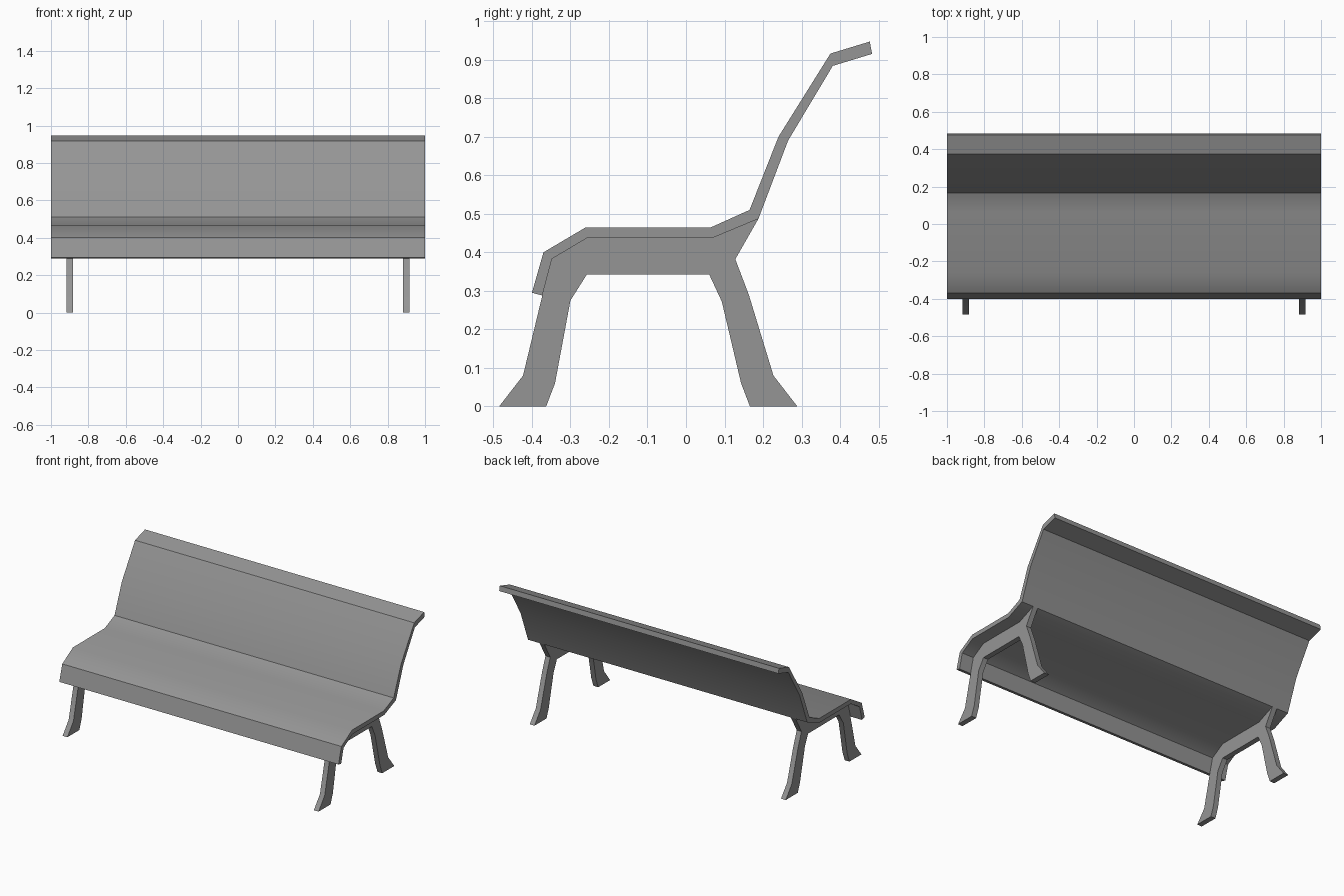
import bpy
import bmesh
import math

cube = bpy.data.objects.get("Cube")
if cube:
    bpy.data.objects.remove(cube, do_unlink=True)

grey = bpy.data.materials.new("plain_grey")
grey.use_nodes = True
COLOUR = (0.3, 0.3, 0.3, 1)
grey.diffuse_color = COLOUR
grey.node_tree.nodes["Principled BSDF"].inputs["Base Color"].default_value = COLOUR


def extrude_profile(name, profile, x_start, width):
    """Extrude a closed (y, z) outline along x."""
    bm = bmesh.new()
    face = bm.faces.new([bm.verts.new((x_start, y, z)) for y, z in profile])
    result = bmesh.ops.extrude_face_region(bm, geom=[face])
    moved = [v for v in result["geom"] if isinstance(v, bmesh.types.BMVert)]
    bmesh.ops.translate(bm, verts=moved, vec=(width, 0, 0))
    bmesh.ops.recalc_face_normals(bm, faces=bm.faces)
    mesh = bpy.data.meshes.new(name)
    bm.to_mesh(mesh)
    bm.free()
    mesh.materials.append(grey)
    obj = bpy.data.objects.new(name, mesh)
    bpy.context.collection.objects.link(obj)
    bpy.ops.object.select_all(action="DESELECT")
    obj.select_set(True)
    bpy.context.view_layer.objects.active = obj
    bpy.ops.object.shade_smooth_by_angle(angle=math.radians(35))
    return obj


# Underside of the seat, shared by the seat shell and the leg frames
underside = [(0.188, 0.487), (0.068, 0.437), (-0.257, 0.437),
             (-0.348, 0.383), (-0.373, 0.288)]

# Seat and backrest: one bent panel with a rolled top edge
seat_top = [(-0.4, 0.295), (-0.37, 0.4), (-0.26, 0.465), (0.065, 0.465),
            (0.165, 0.51), (0.24, 0.7), (0.375, 0.916), (0.477, 0.947)]
back_rear = [(0.483, 0.915), (0.381, 0.884), (0.265, 0.69)]
extrude_profile("seat_and_backrest", seat_top + back_rear + underside, -1, 2)

# Leg frames: front leg, arch and rear leg in one outline
front_leg = [(-0.423, 0.08), (-0.485, 0), (-0.363, 0), (-0.34, 0.06),
             (-0.3, 0.275), (-0.257, 0.343)]
rear_leg = [(0.06, 0.343), (0.093, 0.272), (0.143, 0.06), (0.166, 0),
            (0.289, 0), (0.227, 0.08), (0.163, 0.29), (0.128, 0.382)]
THICKNESS = 0.034
for side, x in (("right", -0.9), ("left", 0.9)):
    extrude_profile(side + "_leg_frame", underside + front_leg + rear_leg,
                    x - THICKNESS / 2, THICKNESS)
